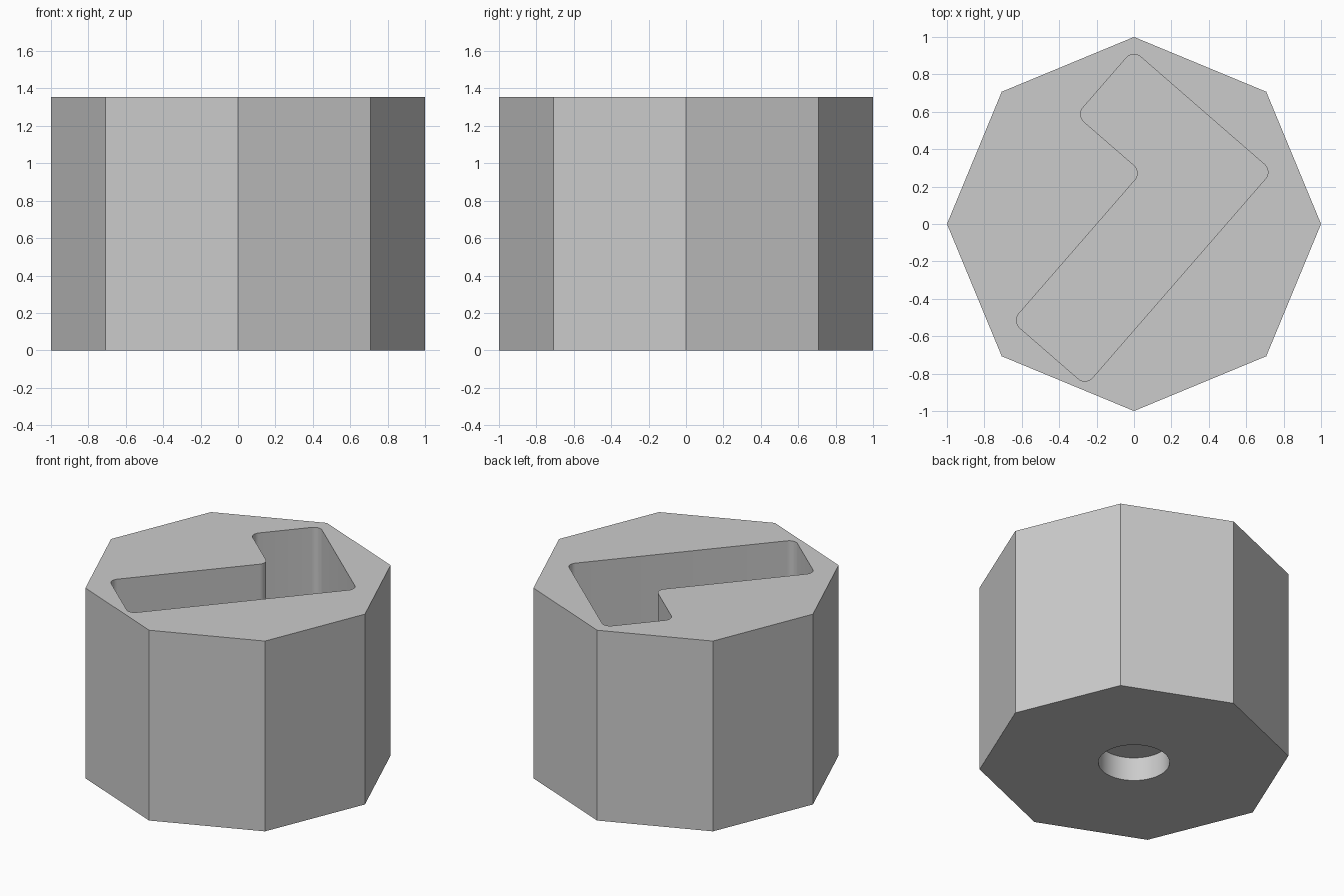
import bpy, bmesh, math
from mathutils import Vector, Matrix

cube = bpy.data.objects.get("Cube")
if cube:
    bpy.data.objects.remove(cube, do_unlink=True)

HEIGHT = 1.355
POCKET_FLOOR = 0.23
HOLE_RADIUS, HOLE_DEPTH = 0.23, 0.168

grey = bpy.data.materials.new("plain grey")
grey.use_nodes = True
colour = (0.6, 0.6, 0.6, 1)
grey.diffuse_color = colour
grey.node_tree.nodes["Principled BSDF"].inputs["Base Color"].default_value = colour


def circle(radius, sides):
    return [Vector((radius * math.cos(math.tau * i / sides),
                    radius * math.sin(math.tau * i / sides), 0)) for i in range(sides)]


def fillet(corners, radius, steps=8):
    """Round every right-angled corner of a closed outline."""
    outline = []
    for i, corner in enumerate(corners):
        back = (corners[i - 1] - corner).normalized()
        ahead = (corners[(i + 1) % len(corners)] - corner).normalized()
        centre = corner + (back + ahead) * radius
        for s in range(steps + 1):
            a = math.pi / 2 * s / steps
            outline.append(centre - radius * (ahead * math.cos(a) + back * math.sin(a)))
    return outline


def prism(name, outline, bottom, top):
    """Extrude a flat outline between two heights."""
    bm = bmesh.new()
    face = bm.faces.new([bm.verts.new((p.x, p.y, bottom)) for p in outline])
    side = bmesh.ops.extrude_face_region(bm, geom=[face])["geom"]
    verts = [v for v in side if isinstance(v, bmesh.types.BMVert)]
    bmesh.ops.translate(bm, verts=verts, vec=(0, 0, top - bottom))
    bmesh.ops.recalc_face_normals(bm, faces=bm.faces)
    mesh = bpy.data.meshes.new(name)
    bm.to_mesh(mesh)
    bm.free()
    mesh.materials.append(grey)
    obj = bpy.data.objects.new(name, mesh)
    bpy.context.collection.objects.link(obj)
    return obj


# Octagonal block
block = prism("octagonal_block", circle(1, 8), 0, HEIGHT)

# L-shaped pocket with rounded corners, turned in the top face
turn = Matrix.Rotation(math.radians(-41), 3, 'Z')
corners = [(-0.15, -0.82), (0.372, -0.82), (0.372, 0.698),
           (-0.614, 0.698), (-0.614, 0.237), (-0.15, 0.237)]
outline = fillet([turn @ Vector((x, y, 0)) for x, y in corners], 0.055)
pocket = prism("pocket_cutter", outline, POCKET_FLOOR, HEIGHT + 0.2)

# Shallow round recess in the underside
recess = prism("recess_cutter", circle(HOLE_RADIUS, 64), -0.2, HOLE_DEPTH)

# Cut both shapes out of the block
bpy.ops.object.select_all(action='DESELECT')
block.select_set(True)
bpy.context.view_layer.objects.active = block
for cutter in (pocket, recess):
    cutter.hide_render = True
    cut = block.modifiers.new(cutter.name, 'BOOLEAN')
    cut.operation = 'DIFFERENCE'
    cut.solver = 'EXACT'
    cut.object = cutter
    bpy.ops.object.modifier_apply(modifier=cut.name)
    bpy.data.objects.remove(cutter, do_unlink=True)

bpy.ops.object.shade_smooth_by_angle(angle=math.radians(30))
